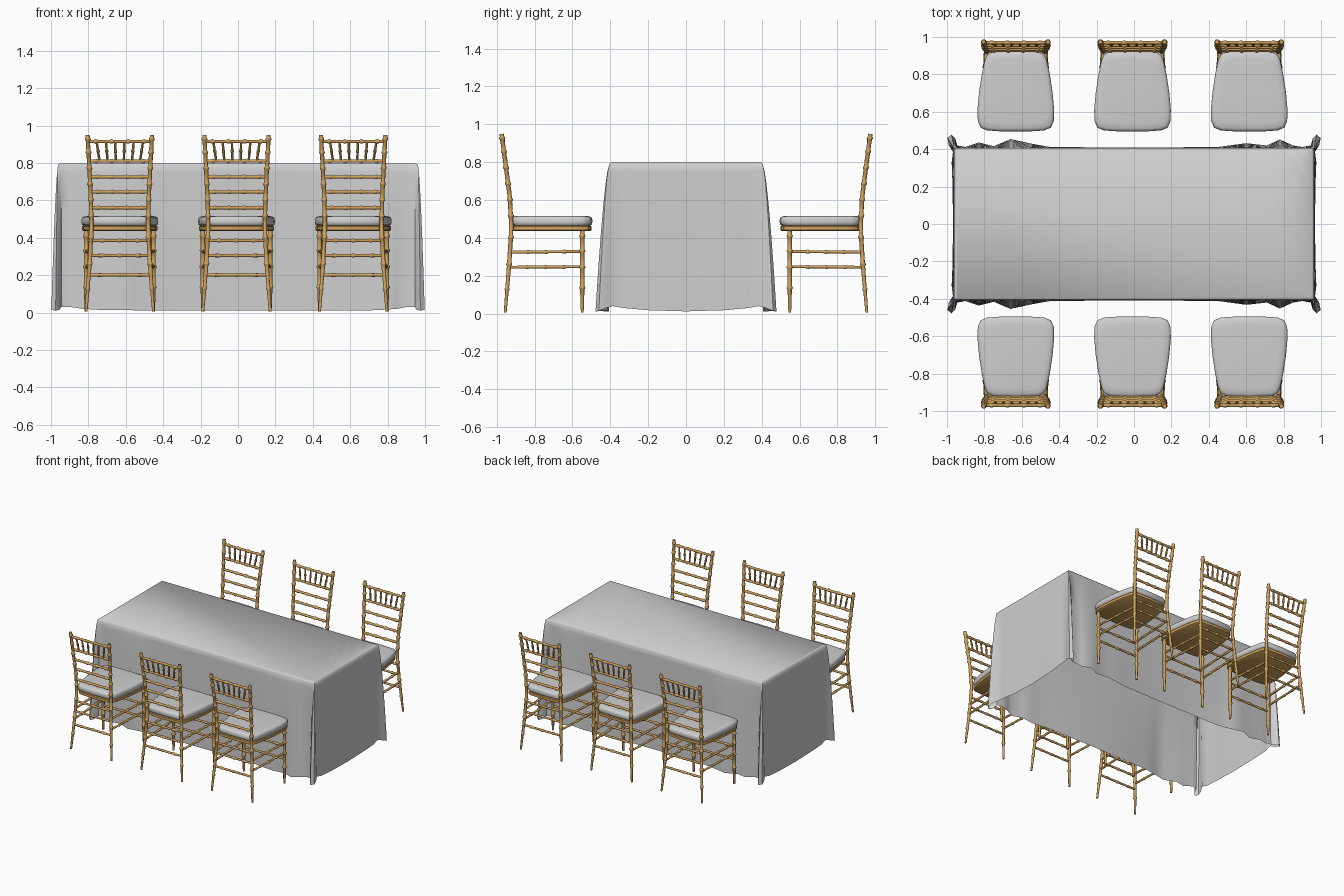
import bpy, bmesh, math
from mathutils import Vector

if "Cube" in bpy.data.objects:
    bpy.data.objects.remove(bpy.data.objects["Cube"])


def material(name, rgb):
    m = bpy.data.materials.new(name)
    m.diffuse_color = (*rgb, 1)
    m.use_nodes = True
    m.node_tree.nodes["Principled BSDF"].inputs["Base Color"].default_value = m.diffuse_color
    return m


LINEN = material("white linen", (0.62, 0.62, 0.62))
GOLD = material("gold wood", (0.62, 0.36, 0.11))


def make_mesh(bm, name, mat, angle=40):
    bmesh.ops.recalc_face_normals(bm, faces=bm.faces)
    me = bpy.data.meshes.new(name)
    bm.to_mesh(me)
    bm.free()
    me.materials.append(mat)
    for p in me.polygons:
        p.use_smooth = True
    me.set_sharp_from_angle(angle=math.radians(angle))
    return me


def place(me, name, loc=(0, 0, 0), turn=0):
    ob = bpy.data.objects.new(name, me)
    ob.location = loc
    ob.rotation_euler[2] = turn
    bpy.context.collection.objects.link(ob)
    return ob


def bridge(bm, a, b):
    n = len(a)
    for i in range(n):
        bm.faces.new((a[i], a[(i + 1) % n], b[(i + 1) % n], b[i]))


def path_at(pts, t):
    lens = [(b - a).length for a, b in zip(pts, pts[1:])]
    d = t * sum(lens)
    for a, b, l in zip(pts, pts[1:], lens):
        if d <= l + 1e-9:
            return a.lerp(b, d / l)
        d -= l
    return pts[-1].copy()


# bamboo-like stick: tube along a path with raised knots and optional thin start
def stick(bm, pts, r, knots=(), start=1.0, sides=10):
    pts = [Vector(p) for p in pts]
    length = sum((b - a).length for a, b in zip(pts, pts[1:]))
    q = (pts[-1] - pts[0]).to_track_quat('Z', 'Y')
    e = 0.007 / length
    stations = [(i / 12, 1.0) for i in range(13)] if len(pts) > 2 else [(0, 1.0), (1, 1.0)]
    stations = [s for s in stations if all(abs(s[0] - k) > 2 * e for k in knots)]
    for k in knots:
        stations += [(k - 1.4 * e, 1.0), (k - 0.4 * e, 1.4), (k + 0.4 * e, 1.4), (k + 1.4 * e, 1.0)]
    rings = []
    for t, f in sorted(stations):
        c = path_at(pts, t)
        rad = r * f * (start + (1 - start) * min(1, t * 4))
        rings.append([bm.verts.new(c + q @ Vector((rad * math.cos(2 * math.pi * i / sides),
                                                   rad * math.sin(2 * math.pi * i / sides), 0)))
                      for i in range(sides)])
    for a, b in zip(rings, rings[1:]):
        bridge(bm, a, b)
    bm.faces.new(rings[0])
    bm.faces.new(rings[-1])


# layered seat shape from a mirrored half outline; layers are (scale, z)
HALF = [(0, -.495), (.10, -.496), (.155, -.501), (.188, -.515), (.203, -.55), (.205, -.61), (.197, -.70),
        (.182, -.80), (.166, -.875), (.152, -.905), (.125, -.92), (0, -.925)]


def slab(layers):
    bm = bmesh.new()
    outline = HALF + [(-x, y) for x, y in HALF[-2:0:-1]]
    rings = [[bm.verts.new((x * s, -.71 + (y + .71) * s, z)) for x, y in outline] for s, z in layers]
    for a, b in zip(rings, rings[1:]):
        bridge(bm, a, b)
    bm.faces.new(rings[0])
    bm.faces.new(rings[-1])
    return bm


cushion = make_mesh(slab([(.93, .464), (.985, .469), (1, .482), (1, .497), (.98, .508), (.93, .514), (.8, .517)]),
                    "cushion", LINEN, 60)
seat = make_mesh(slab([(.95, .437), (.98, .441), (.98, .460), (.95, .465)]), "seat_frame", GOLD)

# back posts continue down as the back legs
POST = [(.18, -.955, .006), (.162, -.935, .25), (.151, -.922, .45), (.155, -.931, .62), (.172, -.974, .95)]


def post_at(z):
    for a, b in zip(POST, POST[1:]):
        if z <= b[2]:
            return Vector(a).lerp(Vector(b), (z - a[2]) / (b[2] - a[2]))


bm = bmesh.new()
for s in (-1, 1):
    stick(bm, [(s * x, y, z) for x, y, z in POST], .0115, (.13, .27, .42, .54, .63, .72, .81, .9, .975), .65)
    stick(bm, [(s * .18, -.548, .006), (s * .18, -.548, .44)], .012, (.3, .55, .75, .93), .65)
legs = make_mesh(bm, "legs_and_posts", GOLD)

# back rails, fanned spindles
bm = bmesh.new()
for z in (.56, .645, .725, .81, .915):
    p = post_at(z)
    stick(bm, [(-p.x, p.y, z), (p.x, p.y, z)], .009, (.12, .37, .63, .88))
lo, hi = post_at(.81), post_at(.915)
for i in range(6):
    f = (i - 2.5) / 3.5
    stick(bm, [(f * lo.x * .92, lo.y, .81), (f * hi.x * 1.02, hi.y, .915)], .0065, (.5,), sides=8)
back = make_mesh(bm, "back_rails", GOLD)

# stretchers between the legs
bm = bmesh.new()
for z in (.385, .305, .20):
    p = post_at(z)
    stick(bm, [(-p.x, p.y, z), (p.x, p.y, z)], .008, (.2, .5, .8))
for z in (.305, .20):
    stick(bm, [(-.18, -.548, z), (.18, -.548, z)], .008, (.2, .5, .8))
for s in (-1, 1):
    for z in (.325, .245):
        p = post_at(z)
        stick(bm, [(s * p.x, p.y, z), (s * .18, -.548, z + .003)], .008, (.25, .5, .75))
stretchers = make_mesh(bm, "stretchers", GOLD)

for row, turn in (("front", 0), ("rear", math.pi)):
    for side, x in (("left", -.632), ("middle", -.008), ("right", .616)):
        for me in (cushion, seat, legs, back, stretchers):
            place(me, f"{row}_{side}_{me.name}", (x, 0, 0), turn)

# tablecloth: rectangle on top flowing into a folded hem (x, y, z), mirrored in y
HEM = [(.968, 0, .012), (.97, .2, .018), (.975, .33, .03), (.968, .385, .04), (.99, .42, .03), (.998, .46, .015),
       (.975, .478, .01), (.955, .455, .015), (.945, .42, .03), (.90, .412, .03), (.85, .42, .02), (.78, .452, .015),
       (.71, .42, .012), (.60, .432, .012), (.45, .412, .01), (0, .408, .01), (-.45, .412, .01), (-.55, .43, .012),
       (-.66, .454, .015), (-.75, .416, .015), (-.83, .436, .02), (-.90, .412, .03), (-.945, .42, .03),
       (-.955, .455, .015), (-.975, .478, .01), (-.998, .46, .015), (-.99, .42, .03), (-.968, .385, .04),
       (-.975, .33, .03), (-.97, .2, .018), (-.968, 0, .012)]
hem = HEM + [(x, -y, z) for x, y, z in HEM[-2:0:-1]]


def clamp(v, m):
    return max(-m, min(m, v))


bm = bmesh.new()
rings = [[bm.verts.new((clamp(x, .952), clamp(y, .398), .798)) for x, y, z in hem]]
for t in (0, .05, .12, .22, .35, .5, .65, .8, .92, 1):
    ring = []
    for x, y, z in hem:
        tx, ty = clamp(x, .962), clamp(y, .405)
        e = t ** .65
        ring.append(bm.verts.new((tx + (x - tx) * e, ty + (y - ty) * e, .79 + (z - .79) * t)))
    rings.append(ring)
bm.faces.new(rings[0])
for a, b in zip(rings, rings[1:]):
    bridge(bm, a, b)
bmesh.ops.remove_doubles(bm, verts=bm.verts, dist=.0005)
place(make_mesh(bm, "tablecloth", LINEN, 50), "tablecloth")
